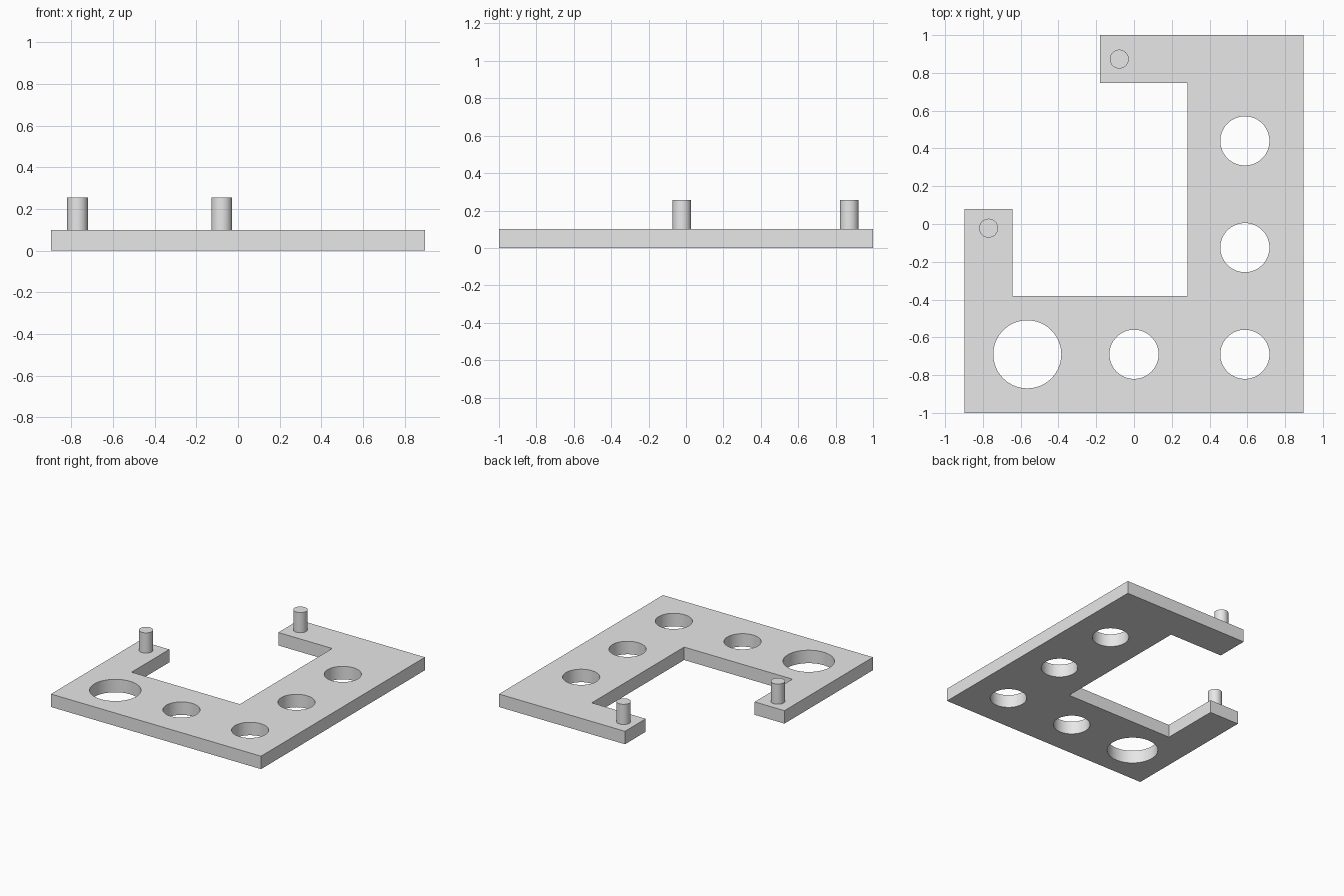
import bpy
import bmesh
import math

cube = bpy.data.objects.get("Cube")
if cube:
    bpy.data.objects.remove(cube, do_unlink=True)

THICK = 0.10
PEG_TOP = 0.256

grey = bpy.data.materials.new("light grey")
grey.use_nodes = True
grey.diffuse_color = (0.8, 0.8, 0.8, 1)
grey.node_tree.nodes["Principled BSDF"].inputs["Base Color"].default_value = (0.8, 0.8, 0.8, 1)


def select_only(obj):
    bpy.ops.object.select_all(action="DESELECT")
    obj.select_set(True)
    bpy.context.view_layer.objects.active = obj


def smooth(obj):
    select_only(obj)
    bpy.ops.object.shade_smooth_by_angle(angle=math.radians(30))


def cylinder(name, x, y, radius, bottom, top):
    bpy.ops.mesh.primitive_cylinder_add(
        vertices=64, radius=radius, depth=top - bottom,
        location=(x, y, (bottom + top) / 2))
    obj = bpy.context.object
    obj.name = name
    return obj


# Flat bracket plate: one outline, extruded upward
outline = [(-0.897, -1), (0.897, -1), (0.897, 1), (-0.179, 1),
           (-0.179, 0.747), (0.282, 0.747), (0.282, -0.38),
           (-0.643, -0.38), (-0.643, 0.08), (-0.897, 0.08)]
bm = bmesh.new()
base = bm.faces.new([bm.verts.new((x, y, 0)) for x, y in outline])
side = bmesh.ops.extrude_face_region(bm, geom=[base])
moved = [v for v in side["geom"] if isinstance(v, bmesh.types.BMVert)]
bmesh.ops.translate(bm, verts=moved, vec=(0, 0, THICK))
bmesh.ops.recalc_face_normals(bm, faces=bm.faces)
mesh = bpy.data.meshes.new("bracket_plate")
bm.to_mesh(mesh)
bm.free()
plate = bpy.data.objects.new("bracket_plate", mesh)
bpy.context.collection.objects.link(plate)
mesh.materials.append(grey)

# Round through holes along the front and the left side
holes = [(-0.565, -0.69, 0.18), (0, -0.69, 0.13), (0.587, -0.69, 0.13),
         (0.587, -0.125, 0.13), (0.587, 0.44, 0.13)]
for x, y, radius in holes:
    cutter = cylinder("hole_cutter", x, y, radius, -0.1, THICK + 0.1)
    cutter.hide_render = True
    cutter.data.materials.append(grey)
    select_only(plate)
    mod = plate.modifiers.new("hole", "BOOLEAN")
    mod.operation = "DIFFERENCE"
    mod.solver = "EXACT"
    mod.object = cutter
    bpy.ops.object.modifier_apply(modifier=mod.name)
    bpy.data.objects.remove(cutter, do_unlink=True)
smooth(plate)

# Upright locating pegs at the arm ends
for name, x, y in [("back_peg", -0.078, 0.873), ("right_peg", -0.77, -0.022)]:
    peg = cylinder(name, x, y, 0.05, THICK, PEG_TOP)
    peg.data.materials.append(grey)
    smooth(peg)
